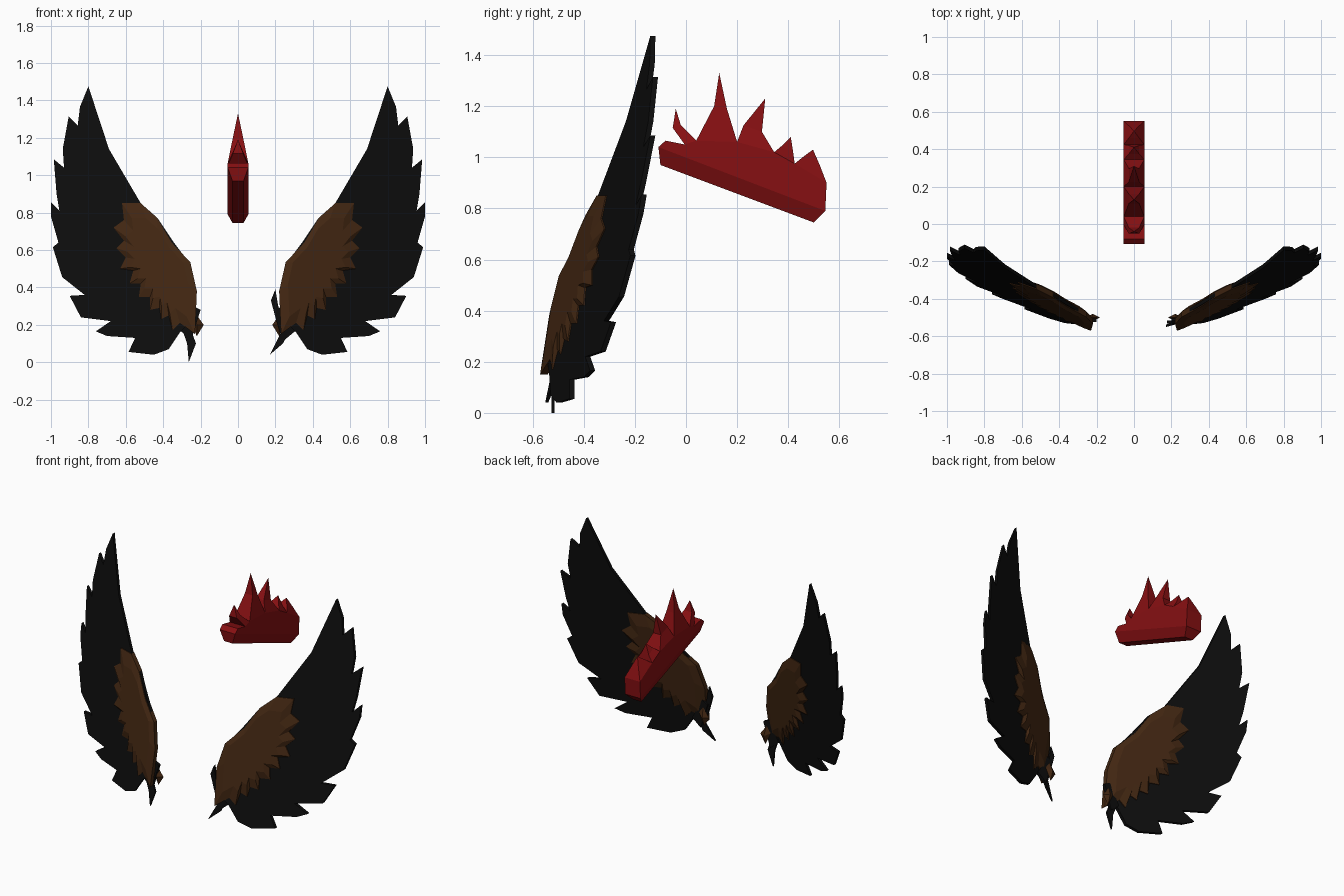
import bpy
import bmesh
from mathutils import Vector

cube = bpy.data.objects.get("Cube")
if cube:
    bpy.data.objects.remove(cube, do_unlink=True)


def make_material(name, rgb):
    material = bpy.data.materials.new(name)
    material.use_nodes = True
    color = (*rgb, 1.0)
    material.diffuse_color = color
    shader = material.node_tree.nodes["Principled BSDF"]
    shader.inputs["Base Color"].default_value = color
    shader.inputs["Roughness"].default_value = 0.8
    return material


black = make_material("feather_black", (0.004, 0.004, 0.004))
brown = make_material("covert_brown", (0.055, 0.02, 0.006))
red = make_material("comb_red", (0.24, 0.005, 0.006))


def finish(name, bm, material):
    """Clean up a bmesh and turn it into a flat shaded object."""
    bmesh.ops.recalc_face_normals(bm, faces=bm.faces)
    bmesh.ops.triangulate(bm, faces=[f for f in bm.faces if len(f.verts) > 4])
    mesh = bpy.data.meshes.new(name)
    bm.to_mesh(mesh)
    bm.free()
    mesh.materials.append(material)
    obj = bpy.data.objects.new(name, mesh)
    bpy.context.collection.objects.link(obj)
    return obj


def loft(bm, rings):
    """Skin a stack of equal-length rings and cap both ends."""
    loops = [[bm.verts.new(p) for p in ring] for ring in rings]
    for low, high in zip(loops, loops[1:]):
        for i in range(len(low)):
            j = (i + 1) % len(low)
            bm.faces.new((low[i], low[j], high[j], high[i]))
    bm.faces.new(loops[0])
    bm.faces.new(loops[-1])


def wing_point(side, x, z, offset=0.0):
    """Place an outline point on the slanted plane of a wing."""
    return Vector((side * x, -0.663 + 0.355 * x + 0.169 * z + offset, z))


def shrink(outline, factor, center):
    return [(center[0] + (x - center[0]) * factor,
             center[1] + (z - center[1]) * factor) for x, z in outline]


def plate(name, side, layers, material):
    """Layered slab; each layer is an outline with an offset from the plane."""
    bm = bmesh.new()
    loft(bm, [[wing_point(side, x, z, off) for x, z in pts]
              for pts, off in layers])
    return finish(name, bm, material)


def spindle(name, side, center, width, height, depth, material):
    """Diamond shaped tuft with four corners and two peaks."""
    bm = bmesh.new()
    cx, cy, cz = center
    ring = [bm.verts.new((side * (cx + dx * width), cy, cz + dz * height))
            for dx, dz in ((1, 0.3), (0.2, 1), (-1, 0), (0, -1))]
    for direction in (-1, 1):
        peak = bm.verts.new((side * cx, cy + direction * depth, cz))
        for i in range(4):
            bm.faces.new((ring[i], ring[(i + 1) % 4], peak))
    return finish(name, bm, material)


def shard(name, points, thickness, material):
    """Thin pointed feather given by its corners."""
    bm = bmesh.new()
    loft(bm, [[(x, y + off, z) for x, y, z in points]
              for off in (-thickness, thickness)])
    return finish(name, bm, material)


# Outline of the long feathers: leading edge, then tip and notch pairs
leading = [(.31, .16), (.27, .2), (.23, .38), (.26, .53), (.35, .65),
           (.43, .77), (.52, .85), (.69, 1.14)]
trailing = [(.8, 1.475), (.845, 1.365), (.857, 1.265), (.905, 1.315),
            (.937, 1.14), (.93, 1.04), (.985, 1.085), (.97, .9), (.955, .81),
            (1, .855), (1, .78), (.96, .64), (.99, .615), (.94, .455),
            (.82, .36), (.9, .355), (.84, .24), (.68, .22), (.76, .165),
            (.7, .14), (.55, .13), (.585, .055), (.45, .04), (.37, .07)]
flight = leading + trailing

# Outline of the short covering feathers with a toothed lower edge
coverts = [(.23, .15), (.22, .38), (.255, .535), (.355, .64), (.435, .775),
           (.52, .85), (.62, .85), (.61, .76), (.665, .72), (.61, .65),
           (.65, .61), (.6, .56), (.63, .5), (.56, .49), (.58, .42),
           (.52, .42), (.53, .35), (.47, .35), (.47, .28), (.42, .29),
           (.41, .23), (.37, .25), (.35, .17), (.31, .21)]

for side, label in ((1, "left"), (-1, "right")):
    plate(label + "_flight_feathers", side,
          [(flight, -0.01), (flight, 0.01)], black)

    # Coverts bulge a little on both faces of the wing
    inner = shrink(coverts, 0.75, (.41, .53))
    plate(label + "_covert_feathers", side,
          [(inner, -0.03), (coverts, -0.015), (coverts, 0.015),
           (inner, 0.03)], brown)

    # Small diamond tuft at the root, on the rear
    spindle(label + "_root_tuft", side, (.22, -.5, .2), .037, .06, .02, brown)
    shard(label + "_root_band",
          [(side * x, -.515, z) for x, z in
           ((.2, .28), (.24, .3), (.31, .17), (.25, .12))], .01, black)

# Pointed feathers at the roots
shard("left_root_spike", [(.17, -.545, .04), (.23, -.52, .16),
                          (.28, -.515, .18), (.24, -.52, .1)], .006, black)
shard("left_root_crest", [(.2, -.525, .39), (.176, -.525, .33),
                          (.2, -.525, .24), (.23, -.52, .14),
                          (.25, -.52, .2), (.215, -.525, .3)], .008, black)
shard("right_root_spike", [(-.263, -.52, 0), (-.225, -.52, .1),
                           (-.25, -.515, .17), (-.3, -.515, .18),
                           (-.272, -.52, .1)], .006, black)

# Comb body: side profile with a narrower underside
half = 0.055
bottom = [(.5, .745), (-.1, .97)]
side_profile = [(-.108, 1.04), (-.08, 1.065), (-.005, 1.05), (.04, 1.065),
                (.2, 1.06), (.345, 1.02), (.425, .975), (.55, .9),
                (.545, .79)]
bm = bmesh.new()
rings = []
for sign in (-1, 1):
    upper = [bm.verts.new((sign * half, y, z)) for y, z in side_profile]
    lower = [bm.verts.new((sign * 0.03, y, z)) for y, z in bottom]
    bm.faces.new(upper)
    bm.faces.new((upper[-1], lower[0], lower[1], upper[0]))
    rings.append(upper + lower)
for i in range(len(rings[0])):
    j = (i + 1) % len(rings[0])
    bm.faces.new((rings[0][i], rings[0][j], rings[1][j], rings[1][i]))
finish("comb_body", bm, red)

# Comb spikes: base front and back, waist front and back, tip
spikes = [
    ((-.005, 1.05), (.04, 1.065), (-.052, 1.115), (-.02, 1.125), (-.04, 1.19)),
    ((.04, 1.065), (.2, 1.06), (.11, 1.2), (.16, 1.19), (.13, 1.33)),
    ((.2, 1.06), (.345, 1.02), (.225, 1.125), (.297, 1.1), (.31, 1.23)),
    ((.345, 1.02), (.425, .975), (.375, 1.045), (.42, 1.015), (.41, 1.08)),
    ((.425, .975), (.55, .9), (.46, 1.003), (.525, .965), (.497, 1.03)),
]
for number, (front, back, waist_front, waist_back, tip) in enumerate(spikes, 1):
    bm = bmesh.new()

    def level(a, b, width):
        return [bm.verts.new((x, y, z)) for x, (y, z) in
                ((-width, a), (width, a), (width, b), (-width, b))]

    base = level(front, back, half)
    waist = level(waist_front, waist_back, half * 0.5)
    peak = bm.verts.new((0, *tip))
    bm.faces.new(base)
    for i in range(4):
        j = (i + 1) % 4
        bm.faces.new((base[i], base[j], waist[j], waist[i]))
        bm.faces.new((waist[i], waist[j], peak))
    finish(f"comb_spike_{number}", bm, red)
